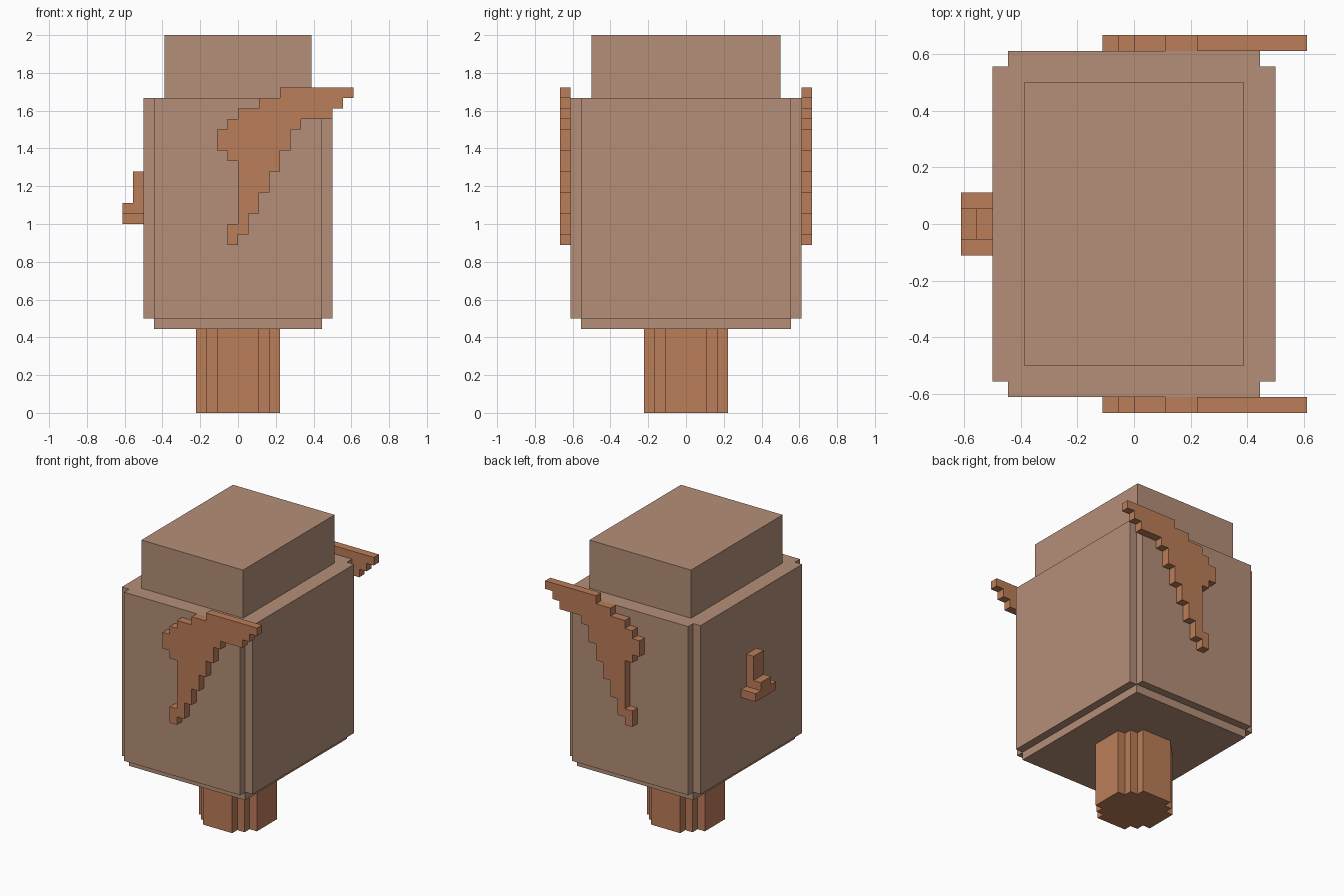
import bpy, bmesh
from mathutils import Vector

if "Cube" in bpy.data.objects:
    bpy.data.objects.remove(bpy.data.objects["Cube"])

U = 1 / 18  # block size: the model is 36 blocks tall


def material(name, rgb):
    m = bpy.data.materials.new(name)
    m.diffuse_color = (*rgb, 1)
    m.use_nodes = True
    m.node_tree.nodes["Principled BSDF"].inputs["Base Color"].default_value = m.diffuse_color
    return m


PALE = material("pale_brown", (0.462, 0.275, 0.188))
ORANGE = material("orange_brown", (0.497, 0.205, 0.098))


def prism(name, outline, offset, mat):
    """Extrude a closed outline (in blocks) along an offset vector."""
    bm = bmesh.new()
    face = bm.faces.new([bm.verts.new(Vector(p) * U) for p in outline])
    new = bmesh.ops.extrude_face_region(bm, geom=[face])["geom"]
    verts = [g for g in new if isinstance(g, bmesh.types.BMVert)]
    bmesh.ops.translate(bm, verts=verts, vec=Vector(offset) * U)
    bmesh.ops.recalc_face_normals(bm, faces=bm.faces)
    mesh = bpy.data.meshes.new(name)
    bm.to_mesh(mesh)
    bm.free()
    mesh.materials.append(mat)
    ob = bpy.data.objects.new(name, mesh)
    bpy.context.collection.objects.link(ob)
    return ob


def box(name, x0, x1, y, z0, z1, mat):
    pts = [(x0, -y, z0), (x1, -y, z0), (x1, y, z0), (x0, y, z0)]
    return prism(name, pts, (0, 0, z1 - z0), mat)


def stepped(name, quarter, z0, z1, mat):
    """Column whose plan is one stepped corner mirrored to all four."""
    q = quarter
    plan = (q + [(-x, y) for x, y in reversed(q)]
            + [(-x, -y) for x, y in q] + [(x, -y) for x, y in reversed(q)])
    return prism(name, [(x, y, z0) for x, y in plan], (0, 0, z1 - z0), mat)


# Stem, body and cap
stepped("stem", [(4, 2), (3, 2), (3, 3), (2, 3), (2, 4)], 0, 8, ORANGE)
box("body_base", -8, 8, 10, 8, 9, PALE)
stepped("body", [(9, 10), (8, 10), (8, 11)], 9, 30, PALE)
box("cap", -7, 7, 9, 30, 36, PALE)

# Side wings: rows of (bottom, top, left, right) in blocks
rows = [(16, 17, -1, 0), (17, 18, -1, 1), (18, 19, 0, 1), (19, 21, 0, 2),
        (21, 23, 0, 3), (23, 24, 0, 4), (24, 25, -1, 4), (25, 27, -2, 5),
        (27, 28, -1, 6), (28, 29, 0, 9), (29, 30, 2, 10), (30, 31, 4, 11)]
path = []
for z0, z1, _, r in rows:
    path += [(r, z0), (r, z1)]
for z0, z1, l, _ in reversed(rows):
    path += [(l, z1), (l, z0)]
# drop points lying on a straight run
n = len(path)
path = [p for i, p in enumerate(path)
        if not (path[i - 1][0] == p[0] == path[(i + 1) % n][0])]
for name, s in (("front_wing", -1), ("back_wing", 1)):
    prism(name, [(x, 11 * s, z) for x, z in path], (0, s, 0), ORANGE)

# Nub on the left side
box("nub_foot", -11, -9, 2, 18, 19, ORANGE)
box("nub_step", -11, -9, 1, 19, 20, ORANGE)
box("nub_post", -10, -9, 1, 20, 23, ORANGE)
